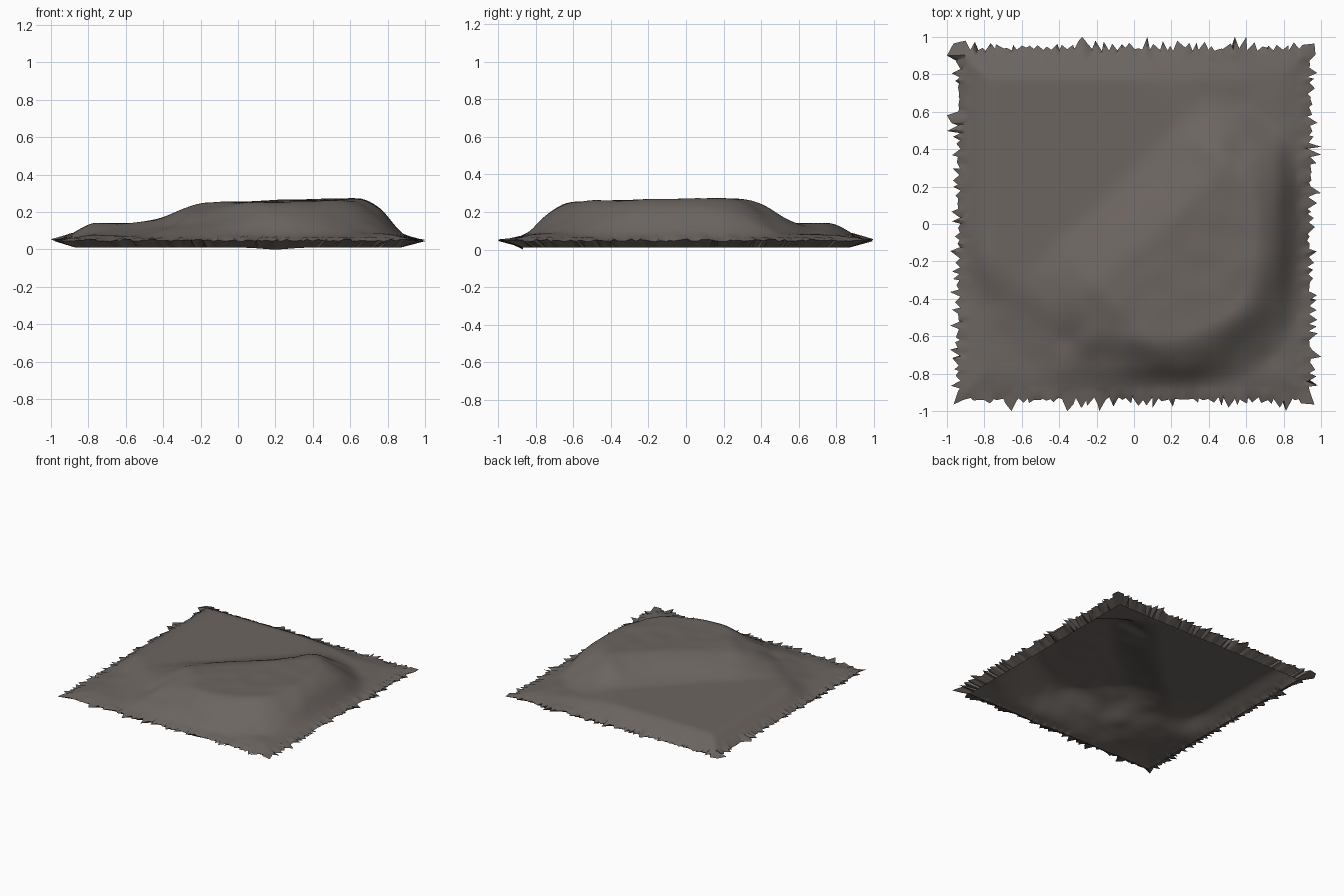
import bpy, bmesh, math, random
from mathutils import Vector, noise

if "Cube" in bpy.data.objects:
    bpy.data.objects.remove(bpy.data.objects["Cube"])

random.seed(7)
N = 84            # grid cells per side
HALF = 0.925      # half width of the sheet before the ragged hem
RIM_Z = 0.05      # height of the ragged hem
LIP, LIP_Z = 0.87, 0.01


def step(a, b, t):
    t = min(max((t - a) / (b - a), 0.0), 1.0)
    return t * t * (3 - 2 * t)


def bump(x, y, cx, cy, r):
    return math.exp(-((x - cx) ** 2 + (y - cy) ** 2) / (r * r))


def height(x, y):
    """Low shelf at the back left, rounded plateau at the front right."""
    u = (x - y) / math.sqrt(2)      # across the step between the levels
    v = (x + y) / math.sqrt(2)      # along the step
    edge = HALF - max(abs(x), abs(y))
    wob = noise.noise(Vector((x * 3, y * 3, 1.0)))
    # shelf, sinking towards the two side corners
    low = 0.091
    low -= 0.065 * step(0.62, 0.95, -v + 0.06 * wob)
    low -= 0.06 * step(0.58, 0.98, v + 0.05 * wob)
    low *= 1 - 0.6 * step(0.2, 0.8, u)
    # plateau: rounded outline cut off by the diagonal step
    p = 2.4
    r = (abs(x - 0.12) ** p + abs(y + 0.08) ** p) ** (1 / p) + 0.02 * wob
    mask = 1 - step(0.52, 0.85, r)
    mask *= step(-0.25, 0.15, u + 0.04 * wob)
    mask *= step(-0.76, -0.36, v)
    top = 0.21 + 0.022 * v
    h = low + (top - low) * mask
    # dent and folds at the ends of the step
    h -= 0.03 * bump(x, y, 0.57, 0.40, 0.09)
    h += 0.018 * bump(x, y, -0.25, -0.62, 0.08)
    h -= 0.015 * bump(x, y, -0.36, -0.62, 0.07)
    h += 0.006 * noise.noise(Vector((x * 7, y * 7, 4.0))) * step(0.0, 0.5, abs(v) + u)
    return RIM_Z + max(h, 0.004) * step(-0.06, 0.17, edge)


# Draped sheet
bm = bmesh.new()
bmesh.ops.create_grid(bm, x_segments=N, y_segments=N, size=HALF)
rim = [v for v in bm.verts if v.is_boundary]
rim_set = set(rim)
pitch = 2 * HALF / max(1, len(rim) // 4)
for v in bm.verts:
    if v not in rim_set:
        v.co.z = height(v.co.x, v.co.y)
        # tufts just inside the hem
        if max(abs(v.co.x), abs(v.co.y)) > HALF - 1.5 * pitch:
            v.co.z += random.uniform(-0.005, 0.008)

# Inner lip folded back underneath
edges = [e for e in bm.edges if e.is_boundary]
geo = bmesh.ops.extrude_edge_only(bm, edges=edges)["geom"]
for v in [g for g in geo if isinstance(g, bmesh.types.BMVert)]:
    v.co.x *= LIP / HALF
    v.co.y *= LIP / HALF
    v.co.z = LIP_Z
    if v.co.y < 0.01 - LIP:
        v.co.z -= 0.01 * bump(v.co.x, v.co.y, 0.2, -LIP, 0.1)

# Ragged hem: alternate vertices pulled out to points
for v in rim:
    i = round((v.co.x + v.co.y + 2 * HALF) / pitch)
    out = random.uniform(0.012, 0.06) if i % 2 else random.uniform(-0.018, 0.012)
    if random.random() < 0.04:
        out = 0.075
    side = random.uniform(-0.012, 0.012)
    x, y = v.co.x, v.co.y
    on_x, on_y = abs(x) > HALF - 0.001, abs(y) > HALF - 0.001
    if on_x and on_y:
        out = 0.04
    v.co.x += math.copysign(out, x) if on_x else side
    v.co.y += math.copysign(out, y) if on_y else side
    v.co.x = min(max(v.co.x, -1), 1)
    v.co.y = min(max(v.co.y, -1), 1)
    v.co.z = RIM_Z + random.uniform(-0.008, 0.006)

bmesh.ops.recalc_face_normals(bm, faces=bm.faces)
bm.normal_update()
if sum(f.normal.z * f.calc_area() for f in bm.faces) < 0:
    bmesh.ops.reverse_faces(bm, faces=bm.faces)

mesh = bpy.data.meshes.new("draped_sheet")
bm.to_mesh(mesh)
bm.free()
sheet = bpy.data.objects.new("draped_sheet", mesh)
bpy.context.collection.objects.link(sheet)

# Colour
mat = bpy.data.materials.new("warm grey brown")
mat.diffuse_color = (0.150, 0.130, 0.118, 1)
mat.use_nodes = True
mat.node_tree.nodes["Principled BSDF"].inputs["Base Color"].default_value = mat.diffuse_color
mesh.materials.append(mat)

# Smooth cloth with crisp hem points
bpy.context.view_layer.objects.active = sheet
sheet.select_set(True)
bpy.ops.object.shade_smooth_by_angle(angle=math.radians(50))
